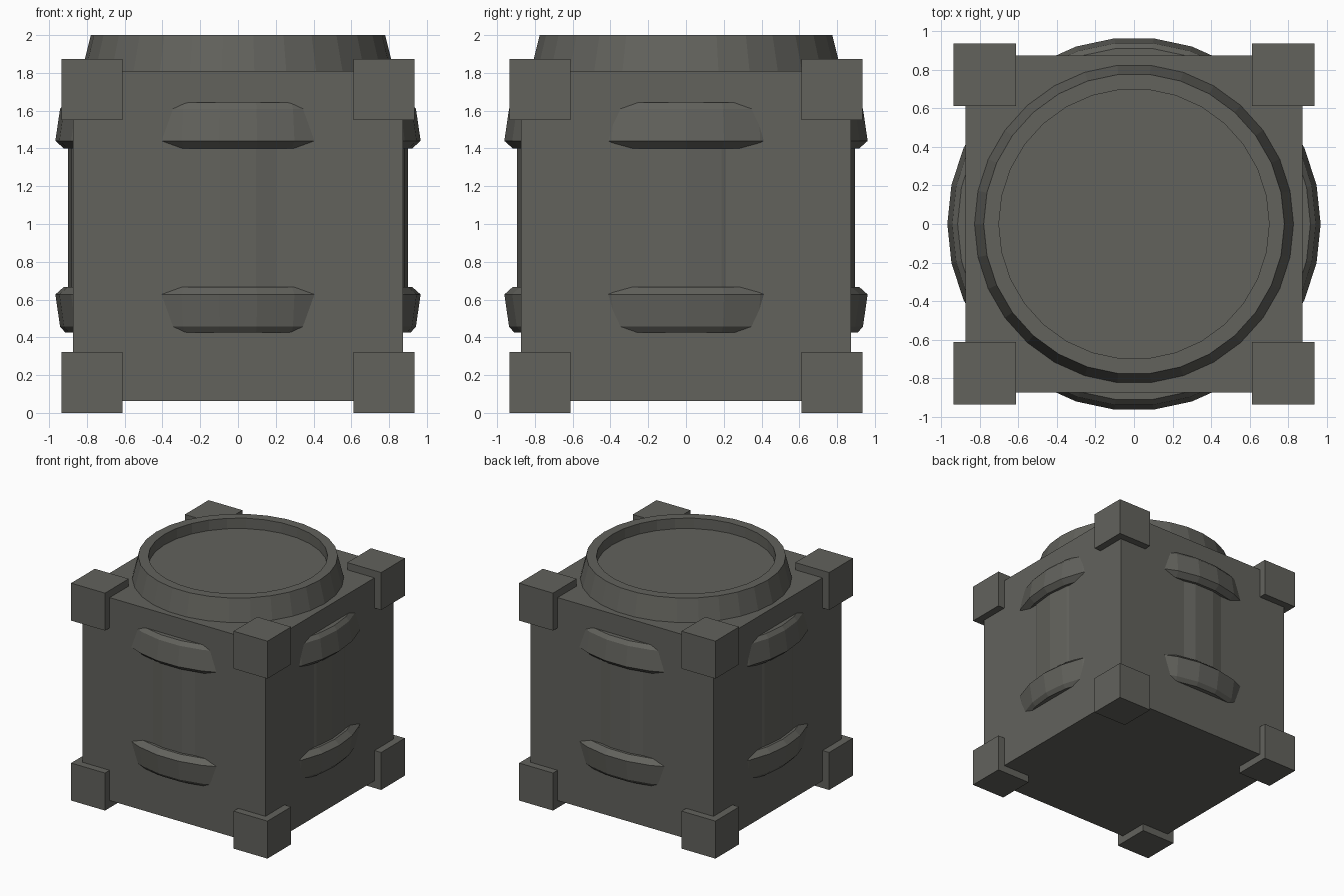
import bpy, bmesh, math
from mathutils import Matrix

if "Cube" in bpy.data.objects:
    bpy.data.objects.remove(bpy.data.objects["Cube"])

metal = bpy.data.materials.new("dark warm grey")
metal.diffuse_color = (0.122, 0.122, 0.108, 1)
metal.use_nodes = True
metal.node_tree.nodes["Principled BSDF"].inputs["Base Color"].default_value = metal.diffuse_color

SIDES = 30
MID = 0.9365     # centre height of the crate and corner blocks
BARREL_MID = 1.0335


def finish(name, bm):
    bmesh.ops.recalc_face_normals(bm, faces=bm.faces)
    me = bpy.data.meshes.new(name)
    bm.to_mesh(me)
    bm.free()
    me.materials.append(metal)
    ob = bpy.data.objects.new(name, me)
    bpy.context.collection.objects.link(ob)
    return ob


def box(name, centre, size):
    bm = bmesh.new()
    bmesh.ops.create_cube(bm, size=1, matrix=Matrix.Translation(centre) @ Matrix.Diagonal((*size, 1)))
    return finish(name, bm)


def lathe(name, profile):
    bm = bmesh.new()
    rings = []
    for r, z in profile:
        rings.append([bm.verts.new((r * math.cos(2 * math.pi * i / SIDES),
                                    r * math.sin(2 * math.pi * i / SIDES), z)) for i in range(SIDES)])
    for a, b in zip(rings, rings[1:]):
        for i in range(SIDES):
            j = (i + 1) % SIDES
            bm.faces.new((a[i], a[j], b[j], b[i]))
    bm.faces.new(rings[0])
    bm.faces.new(rings[-1])
    return finish(name, bm)


# Square crate body
box("crate_body", (0, 0, MID), (1.745, 1.745, 1.748))

# Eight corner blocks
for level, sz in (("lower", -1), ("upper", 1)):
    for sx in (-1, 1):
        for sy in (-1, 1):
            side = ("front" if sy < 0 else "back") + ("_left" if sx < 0 else "_right")
            box(f"{level}_{side}_corner", (sx * 0.774, sy * 0.774, MID + sz * 0.775),
                (0.323, 0.323, 0.323))

# Barrel pushing through the crate: bulging hoops, tapered ends, recessed lid
upper = [(0.90, 1.40), (0.922, 1.40), (0.967, 1.44), (0.942, 1.61), (0.914, 1.642),
         (0.872, 1.642), (0.826, 1.812), (0.779, 2.0), (0.70, 2.0), (0.70, 1.91)]
lower = [(r, 2 * BARREL_MID - z) for r, z in reversed(upper[:-2])]
lathe("barrel", lower + upper)
